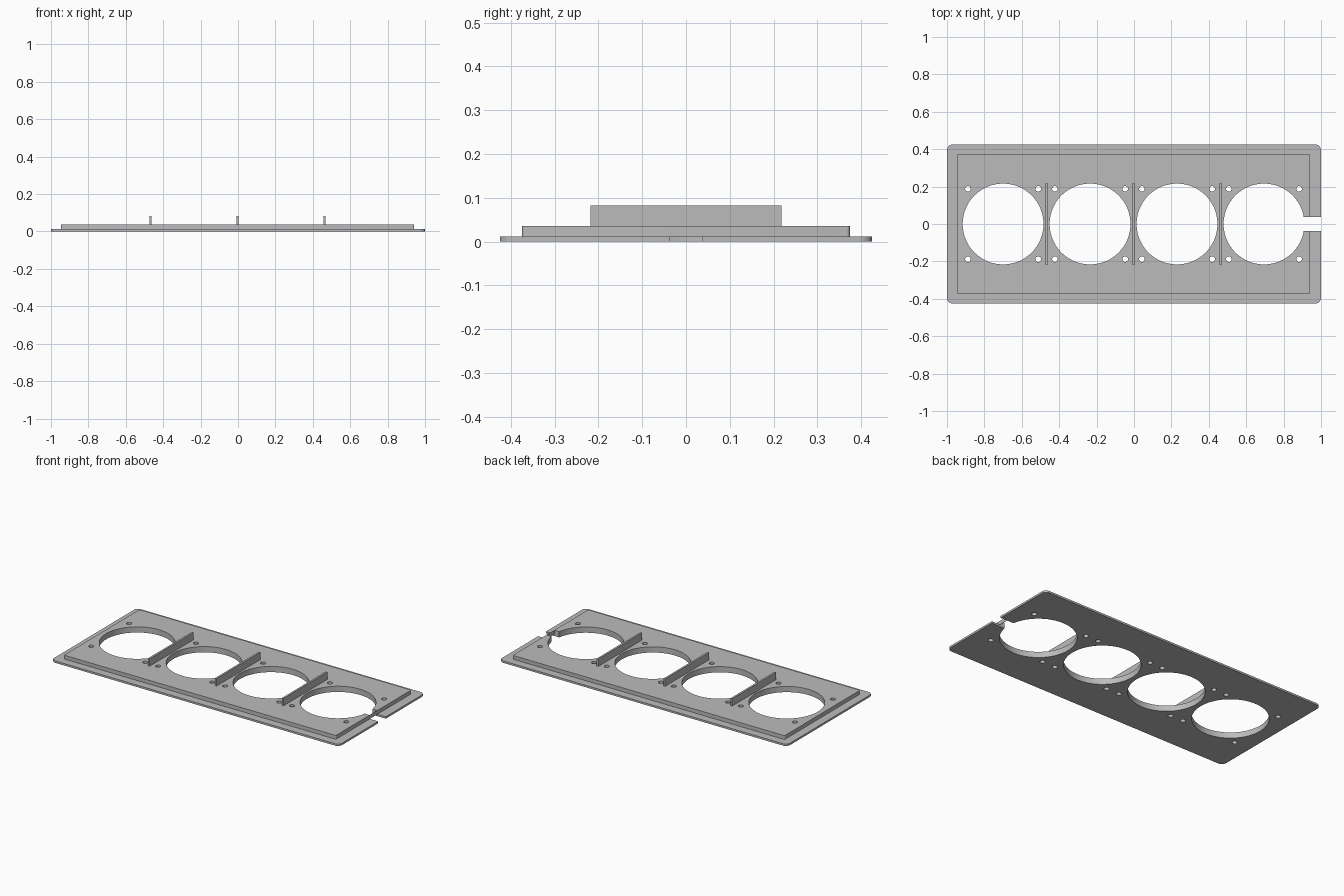
import bpy
import bmesh
from math import cos, sin, pi, radians

cube = bpy.data.objects.get("Cube")
if cube:
    bpy.data.objects.remove(cube)

grey = bpy.data.materials.new("plain grey")
grey.use_nodes = True
COLOUR = (0.5, 0.5, 0.5, 1)
grey.diffuse_color = COLOUR
grey.node_tree.nodes["Principled BSDF"].inputs["Base Color"].default_value = COLOUR

CX = -0.0025      # centre line of the raised deck and openings
PITCH = 0.465     # spacing of the openings
BASE_TOP, DECK_TOP, FIN_TOP = 0.012, 0.036, 0.082


def prism(name, outline, z0, z1):
    """Extrude a closed outline from z0 up to z1."""
    bm = bmesh.new()
    face = bm.faces.new([bm.verts.new((x, y, z0)) for x, y in outline])
    up = bmesh.ops.extrude_face_region(bm, geom=[face])["geom"]
    moved = [v for v in up if isinstance(v, bmesh.types.BMVert)]
    bmesh.ops.translate(bm, verts=moved, vec=(0, 0, z1 - z0))
    bmesh.ops.recalc_face_normals(bm, faces=bm.faces)
    mesh = bpy.data.meshes.new(name)
    bm.to_mesh(mesh)
    bm.free()
    mesh.materials.append(grey)
    obj = bpy.data.objects.new(name, mesh)
    bpy.context.collection.objects.link(obj)
    return obj


def rounded(cx, hx, hy, r, steps=8):
    """Rectangle outline with rounded corners."""
    points = []
    for i, (sx, sy) in enumerate([(1, 1), (-1, 1), (-1, -1), (1, -1)]):
        for k in range(steps + 1):
            a = (i + k / steps) * pi / 2
            points.append((cx + sx * (hx - r) + r * cos(a), sy * (hy - r) + r * sin(a)))
    return points


def rect(x0, x1, hy):
    return [(x0, -hy), (x1, -hy), (x1, hy), (x0, hy)]


def circle(cx, cy, r, sides):
    return [(cx + r * cos(2 * pi * k / sides), cy + r * sin(2 * pi * k / sides))
            for k in range(sides)]


def combine(target, tool, operation):
    """Apply a boolean and discard the tool."""
    mod = target.modifiers.new("combine", "BOOLEAN")
    mod.operation, mod.solver, mod.object = operation, "EXACT", tool
    bpy.context.view_layer.objects.active = target
    bpy.ops.object.modifier_apply(modifier=mod.name)
    bpy.data.objects.remove(tool)


# Stepped plate: wide thin flange with a raised deck
plate = prism("stepped_plate", rounded(0, 1.0, 0.425, 0.03), 0, BASE_TOP)
deck = prism("deck", rounded(CX, 0.944, 0.374, 0.008, 4), BASE_TOP / 2, DECK_TOP)
combine(plate, deck, "UNION")

# Four round openings, each with four screw holes
for i in range(4):
    x = CX + (i - 1.5) * PITCH
    combine(plate, prism("opening_cutter", circle(x, 0, 0.216, 96), -0.1, 0.1), "DIFFERENCE")
    for sx in (-1, 1):
        for sy in (-1, 1):
            hole = circle(x + sx * 0.188, sy * 0.188, 0.015, 24)
            combine(plate, prism("screw_cutter", hole, -0.1, 0.1), "DIFFERENCE")

# Cable notch through the left end, with a thin web at the deck edge
combine(plate, prism("notch_cutter", rect(0.8, 1.1, 0.038), -0.1, 0.1), "DIFFERENCE")
prism("notch_web", rect(0.94, 0.9415, 0.038), BASE_TOP, DECK_TOP)

# Upright dividers between the openings
for i, label in enumerate(("right", "middle", "left")):
    x = CX + (i - 1) * PITCH
    prism(label + "_divider", rect(x - 0.006, x + 0.006, 0.218), DECK_TOP, FIN_TOP)

# Smooth round walls, crisp edges
bpy.ops.object.select_all(action="DESELECT")
plate.select_set(True)
bpy.context.view_layer.objects.active = plate
bpy.ops.object.shade_smooth_by_angle(angle=radians(30))
